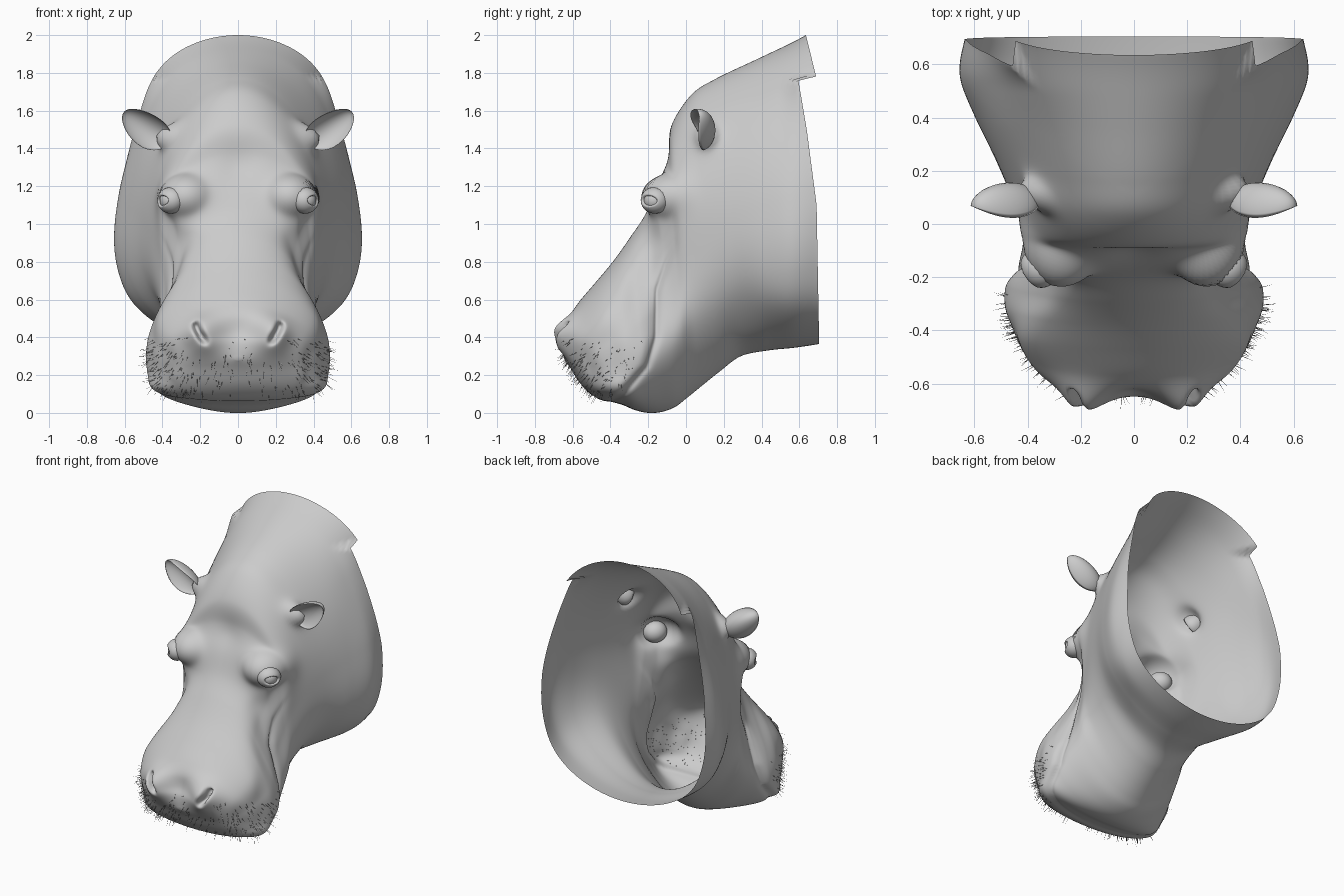
import bpy, math, random
from mathutils import Vector, Matrix

if "Cube" in bpy.data.objects:
    bpy.data.objects.remove(bpy.data.objects["Cube"], do_unlink=True)
random.seed(4)

skin = bpy.data.materials.new("grey_skin")
skin.use_nodes = True
GREY = (0.6, 0.6, 0.6, 1)
skin.diffuse_color = GREY
skin.node_tree.nodes["Principled BSDF"].inputs["Base Color"].default_value = GREY


def make(name, verts, faces):
    mesh = bpy.data.meshes.new(name)
    mesh.from_pydata(verts, [], faces)
    mesh.update()
    mesh.materials.append(skin)
    mesh.shade_smooth()
    obj = bpy.data.objects.new(name, mesh)
    bpy.context.scene.collection.objects.link(obj)
    return obj


def spline(rows, t):
    """Catmull-Rom through rows of numbers, t counted in rows."""
    last = len(rows) - 1
    i = min(int(t), last - 1)
    f = t - i
    a, b, c, d = (rows[max(0, min(last, i + k))] for k in (-1, 0, 1, 2))
    return [q + 0.5 * f * ((r - p) + f * (2 * p - 5 * q + 4 * r - s + f * (3 * (q - r) + s - p)))
            for p, q, r, s in zip(a, b, c, d)]


def ramp(x, lo, hi):
    t = max(0, min(1, (x - lo) / (hi - lo)))
    return t * t * (3 - 2 * t)


def table(points, x):
    """Piecewise linear lookup."""
    for (x0, y0), (x1, y1) in zip(points, points[1:]):
        if x <= x1:
            return y0 + (y1 - y0) * max(0, (x - x0) / (x1 - x0))
    return points[-1][1]


# Cross-sections from neck to nose: crown (y, z) and throat (y, z)
spine = [
    (.65, 2.0, .68, .365), (.53, 1.945, .57, .345), (.36, 1.865, .43, .33), (.16, 1.77, .29, .30),
    (.03, 1.685, .18, .22), (-.075, 1.525, .08, .14), (-.10, 1.36, .0, .075), (-.15, 1.22, -.06, .03),
    (-.21, 1.06, -.13, .005), (-.295, .93, -.2, .0), (-.38, .81, -.27, .015), (-.475, .695, -.33, .04),
    (-.57, .585, -.38, .055), (-.63, .505, -.42, .065), (-.65, .42, -.47, .09), (-.66, .37, -.55, .16),
    (-.65, .30, -.645, .28)]
# Half-widths of the same sections at five heights, crown to throat
widths = [
    (.72, .60, .62, .71, .85), (.64, .58, .63, .725, .80), (.53, .54, .58, .65, .65), (.45, .48, .51, .54, .48),
    (.43, .45, .46, .48, .43), (.45, .44, .415, .45, .42), (.52, .41, .39, .46, .43), (.56, .375, .38, .47, .46),
    (.46, .345, .39, .49, .50), (.42, .37, .43, .52, .60), (.42, .42, .45, .53, .74), (.42, .44, .43, .51, .78),
    (.40, .41, .40, .47, .70), (.38, .37, .35, .41, .58), (.30, .30, .30, .34, .40), (.2, .2, .2, .2, .2),
    (.015,) * 5]
mouth = [(.05, -.43), (.1, -.33), (.25, -.21), (.4, -.165), (.65, -.16), (.8, -.11), (.95, -.03)]
rim = [(.37, .69), (1.1, .69), (1.5, .645), (1.765, .605), (1.78, .7), (2.0, .65)]
# Rounded masses under the skin: centre, radii
masses = [
    ((.275, -.065, 1.145), (.14, .17, .12)),      # eye socket and brow
    ((.27, .12, 1.455), (.16, .075, .08))]        # ear root
# Soft swellings and hollows: centre, radius, push
swells = [
    ((.33, -.22, .92), .08, (-.015, .015, 0)),    # hollow below eye
    ((.18, -.63, .41), .09, (.02, -.075, .01)),   # nostril swelling
    ((.0, -.64, .44), .10, (0, .025, 0)),         # groove between nostrils
    ((.0, -.12, 1.30), .10, (0, .02, 0)),         # forehead dip
    ((.50, .50, .62), .16, (.02, 0, 0))]          # jowl


def sculpt(x, y, z):
    side = -1 if x < 0 else 1
    x = abs(x)
    # Overhanging upper lip with a crease behind it
    ahead = table(mouth, z) - y
    if z < 1.0:
        fade = 1 - ramp(z, .65, 1.0)
        step = ramp(ahead, -.006, .012)
        x *= 1 + fade * (.045 * step - .035 * math.exp(-(ahead / .025) ** 2))
        y -= .02 * step * (1 - ramp(z, .1, .25))
    p = Vector((x, y, z))
    for centre, radii in masses:
        q = Vector((a - c) / r for a, c, r in zip(p, centre, radii))
        dist = max(q.length, .05)
        if dist < 4:
            q *= (dist ** 4 + 1) ** .25 / dist
            p = Vector(c + a * r for a, c, r in zip(q, centre, radii))
    if x < .001:
        p.x = 0
    base = p.copy()
    for centre, radius, push in swells:
        p += Vector(push) * math.exp(-((base - Vector(centre)).length / radius) ** 2)
    # Slanted nostril slit
    if y < -.45:
        along = (x - .19) * .5 + (z - .42) * .87
        across = (x - .19) * .87 - (z - .42) * .5
        p.y += .10 * math.exp(-(along / .06) ** 4 - (across / .018) ** 2)
    return Vector((p.x * side, p.y, p.z))


# Hollow head skin, open at the neck
RINGS, AROUND = 200, 176
verts, faces = [], []
for i in range(RINGS):
    t = (len(spine) - 1) * i / (RINGS - 1)
    ty, tz, by, bz = spline(spine, t)
    row = [(w,) for w in spline(widths, t)]
    for j in range(AROUND):
        angle = math.tau * j / AROUND
        s = (1 - math.cos(angle)) / 2
        x = spline(row, s * 4)[0] * math.sin(angle)
        y, z = ty + (by - ty) * s, tz + (bz - tz) * s
        y += (1 - ramp(t, 0, 1.3)) * (table(rim, z) - .665)
        verts.append(sculpt(x, y, z))
for i in range(RINGS - 1):
    for j in range(AROUND):
        k = (j + 1) % AROUND
        a, b = i * AROUND, (i + 1) * AROUND
        faces.append((a + j, b + j, b + k, a + k))
faces.append([(RINGS - 1) * AROUND + j for j in reversed(range(AROUND))])
head = make("head_skin", verts, faces)


def ball(name, centre, axes, shape, steps=32):
    """Sphere reshaped by a rule and placed on three axes."""
    vs, fs = [], []
    frame = Matrix(axes).transposed()
    for i in range(steps + 1):
        lat = math.pi * i / steps
        for j in range(steps):
            lon = math.tau * j / steps
            q = Vector((math.cos(lat), math.sin(lat) * math.cos(lon), math.sin(lat) * math.sin(lon)))
            vs.append(Vector(centre) + frame @ shape(q))
    for i in range(steps):
        for j in range(steps):
            k = (j + 1) % steps
            fs.append((i * steps + j, (i + 1) * steps + j, (i + 1) * steps + k, i * steps + k))
    return make(name, vs, fs)


def axes_from(main, hint, side):
    a = Vector(main).normalized()
    c = (Vector(hint) - a * a.dot(Vector(hint))).normalized()
    b = c.cross(a)
    return [Vector((v.x * side, v.y, v.z)) for v in (a, b, c)]


def cup(q):
    # Leaf outline, front half folded back into a bowl
    wide = .09 * (1 - .15 * q.x)
    depth = q.z * .075
    if depth > 0:
        depth *= -.5
    return Vector((q.x * .145, q.y * wide, depth + .035 * q.y * q.y))


def lid(q):
    # Almond eyelid ring: the outer cap of the ball is pressed in
    gap = 1 - ramp(math.hypot(q.y, q.z / .6), .5, .72)
    return Vector((q.x * (1 - .35 * gap * (q.x > 0)), q.y * 1.1, q.z)) * .07


for side, word in ((1, "left"), (-1, "right")):
    ball(word + "_ear", (.487 * side, .08, 1.508),
         axes_from((.23, -.03, .16), (.3, -1, -.1), side), cup)
    look = axes_from((.82, -.55, -.02), (.1, 0, 1), side)
    ball(word + "_eyelid", (.355 * side, -.165, 1.125), look, lid)
    ball(word + "_eyeball", (.358 * side, -.167, 1.125), look, lambda q: q * .056)

# Bristles over the upper lip
roots = [v for v in head.data.vertices
         if .09 < v.co.z < .40 and v.co.y < table(mouth, v.co.z) - .05
         and abs(v.co.x) > .03 and not (v.co.z > .3 and .1 < abs(v.co.x) < .26)
         and random.random() < abs(v.co.x) + .15]
verts, faces = [], []
for v in random.sample(roots, 280):
    n = v.normal
    lean = Vector((random.uniform(-.3, .3), random.uniform(-.1, .5), random.uniform(-.9, 0)))
    grow = (n + lean * .9).normalized()
    u = grow.orthogonal().normalized()
    w = grow.cross(u)
    start = len(verts)
    for k in range(3):
        a = math.tau * k / 3
        verts.append(v.co - n * .005 + (u * math.cos(a) + w * math.sin(a)) * .0018)
    verts.append(v.co + grow * random.uniform(.03, .06))
    faces += [(start + k, start + (k + 1) % 3, start + 3) for k in range(3)]
make("bristles", verts, faces)
